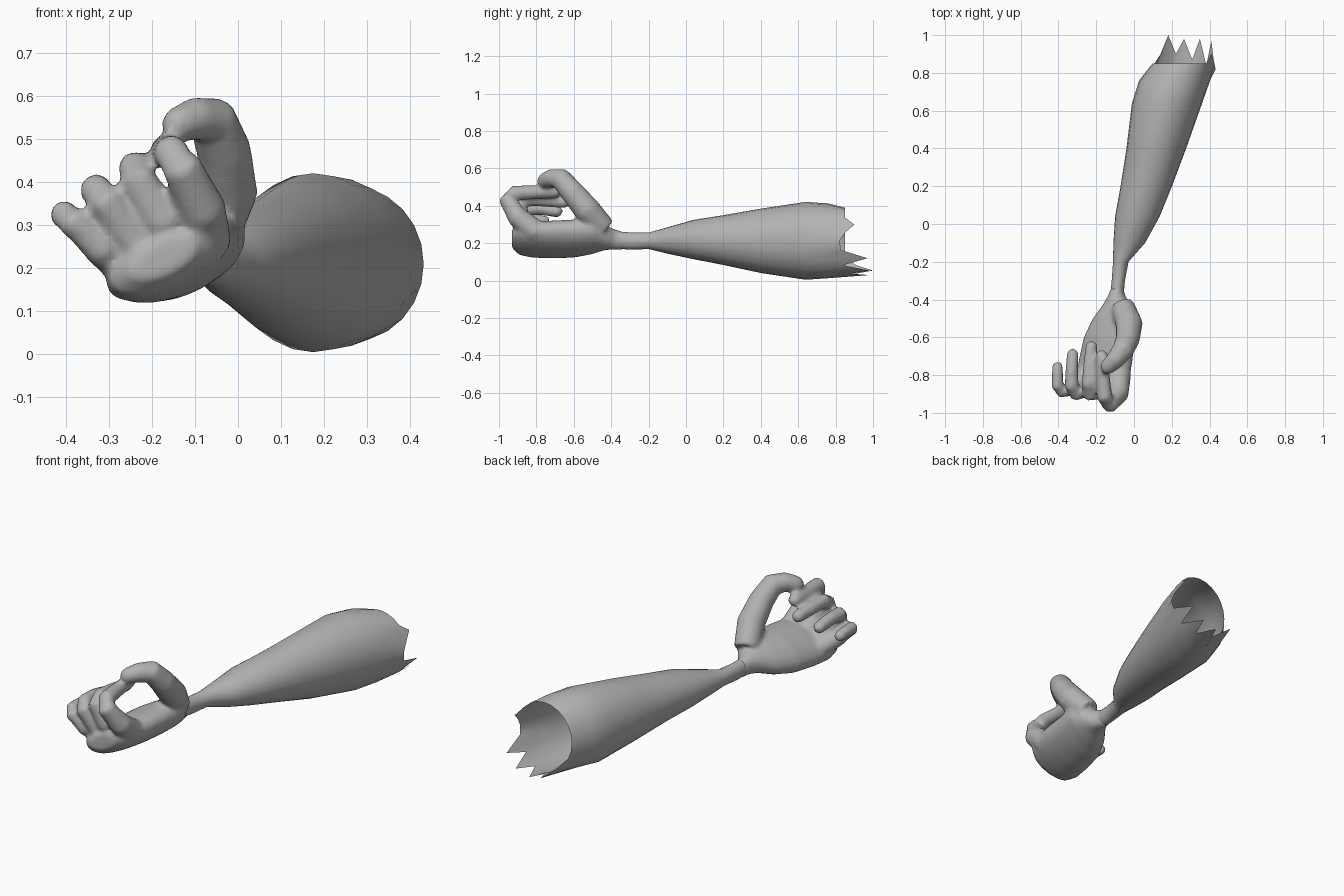
import bpy, bmesh, math
from mathutils import Vector

cube = bpy.data.objects.get("Cube")
if cube:
    bpy.data.objects.remove(cube, do_unlink=True)

# One plain grey for the whole arm
grey = bpy.data.materials.new("plain_grey")
grey.use_nodes = True
grey.diffuse_color = (0.45, 0.45, 0.45, 1)
grey.node_tree.nodes["Principled BSDF"].inputs["Base Color"].default_value = grey.diffuse_color


def loft(bm, rings, caps=True):
    """Skin a list of point rings, optionally closing both ends."""
    loops = [[bm.verts.new(p) for p in ring] for ring in rings]
    n = len(loops[0])
    for a, b in zip(loops, loops[1:]):
        for i in range(n):
            j = (i + 1) % n
            bm.faces.new((a[i], a[j], b[j], b[i]))
    if caps:
        bm.faces.new(loops[0])
        bm.faces.new(loops[-1])


def section(y, cx, cz, rx, rz, tilt=0, n=24):
    """Tilted ellipse facing along y."""
    c, s = math.cos(math.radians(tilt)), math.sin(math.radians(tilt))
    ring = []
    for i in range(n):
        a = math.tau * i / n
        u, v = rx * math.cos(a), rz * math.sin(a)
        ring.append(Vector((cx + u * c - v * s, y, cz + u * s + v * c)))
    return ring


def digit(bm, path, n=14):
    """Round tube along (x, y, z, radius) points with a domed tip."""
    pts = [Vector(p[:3]) for p in path]
    radii = [p[3] for p in path]
    end = (pts[-1] - pts[-2]).normalized()
    tip, r = pts[-1].copy(), radii[-1]
    for a in (35, 70):
        pts.append(tip + end * r * math.sin(math.radians(a)))
        radii.append(r * math.cos(math.radians(a)))
    rings = []
    for i, p in enumerate(pts):
        t = (pts[min(i + 1, len(pts) - 1)] - pts[max(i - 1, 0)]).normalized()
        u = Vector((1, 0, 0))
        u = (u - t * u.dot(t)).normalized()
        v = t.cross(u)
        rings.append([p + radii[i] * (u * math.cos(math.tau * k / n) + v * math.sin(math.tau * k / n))
                      for k in range(n)])
    loft(bm, rings)


def make_object(name, bm):
    bmesh.ops.recalc_face_normals(bm, faces=bm.faces)
    for f in bm.faces:
        f.smooth = True
    mesh = bpy.data.meshes.new(name)
    bm.to_mesh(mesh)
    bm.free()
    mesh.materials.append(grey)
    obj = bpy.data.objects.new(name, mesh)
    bpy.context.collection.objects.link(obj)
    return obj


# Forearm: hollow sleeve from wrist to torn end
bm = bmesh.new()
forearm = [section(*s) for s in (
    (-.40, -.093, .22, .036, .046), (-.30, -.083, .212, .035, .046),
    (-.20, -.07, .213, .041, .044), (-.10, -.025, .215, .084, .07),
    (.04, .018, .22, .118, .105), (.20, .065, .217, .136, .133),
    (.40, .118, .213, .158, .172), (.64, .175, .213, .186, .208),
    (.76, .215, .213, .188, .2))]
rim = section(.85, .265, .21, .167, .18)
# Torn teeth: tips by ring index, mostly along the underside
teeth = {16: 1.0, 18: .98, 20: .98, 22: .97, 2: .90, 15: .91, 17: .90,
         19: .87, 21: .84, 23: .83, 0: .82}
for i, p in enumerate(rim):
    p.y = teeth.get(i, .85)
loft(bm, forearm + [rim], caps=False)
make_object("forearm", bm)

# Hand: palm, thumb and curled fingers fused into one skin
bm = bmesh.new()
loft(bm, [section(*s) for s in (
    (-.34, -.09, .214, .036, .05, 0), (-.38, -.092, .22, .045, .056, 15),
    (-.43, -.09, .23, .08, .064, 25), (-.50, -.1, .235, .13, .078, 30),
    (-.60, -.13, .225, .148, .085, 28), (-.72, -.15, .22, .155, .082, 27),
    (-.82, -.165, .218, .155, .074, 26), (-.89, -.175, .22, .135, .066, 26),
    (-.93, -.175, .225, .085, .04, 26))])

digits = {
    "thumb": ((-.06, -.44, .28, .065), (-.025, -.53, .38, .072), (-.033, -.61, .475, .064),
              (-.06, -.67, .545, .058), (-.1, -.72, .548, .05), (-.137, -.755, .535, .042)),
    "index": ((-.08, -.80, .26, .065), (-.085, -.90, .34, .057), (-.13, -.955, .435, .047),
              (-.155, -.92, .468, .042), (-.165, -.80, .473, .037), (-.17, -.70, .475, .034)),
    "middle": ((-.15, -.80, .23, .065), (-.18, -.88, .32, .055), (-.235, -.895, .41, .043),
               (-.24, -.85, .435, .038), (-.235, -.75, .43, .035), (-.225, -.65, .42, .033)),
    "ring": ((-.22, -.80, .2, .06), (-.25, -.87, .28, .052), (-.31, -.895, .36, .042),
             (-.33, -.86, .382, .038), (-.33, -.78, .385, .034), (-.325, -.69, .37, .032)),
    "little": ((-.25, -.79, .2, .055), (-.32, -.87, .25, .044), (-.385, -.885, .31, .037),
               (-.405, -.86, .325, .033), (-.405, -.80, .325, .031), (-.405, -.755, .32, .029)),
}
for path in digits.values():
    digit(bm, path)
hand = make_object("hand", bm)

remesh = hand.modifiers.new("fuse", 'REMESH')
remesh.mode = 'VOXEL'
remesh.voxel_size = 0.011
remesh.use_smooth_shade = True
soften = hand.modifiers.new("soften", 'SMOOTH')
soften.factor = 0.5
soften.iterations = 6
